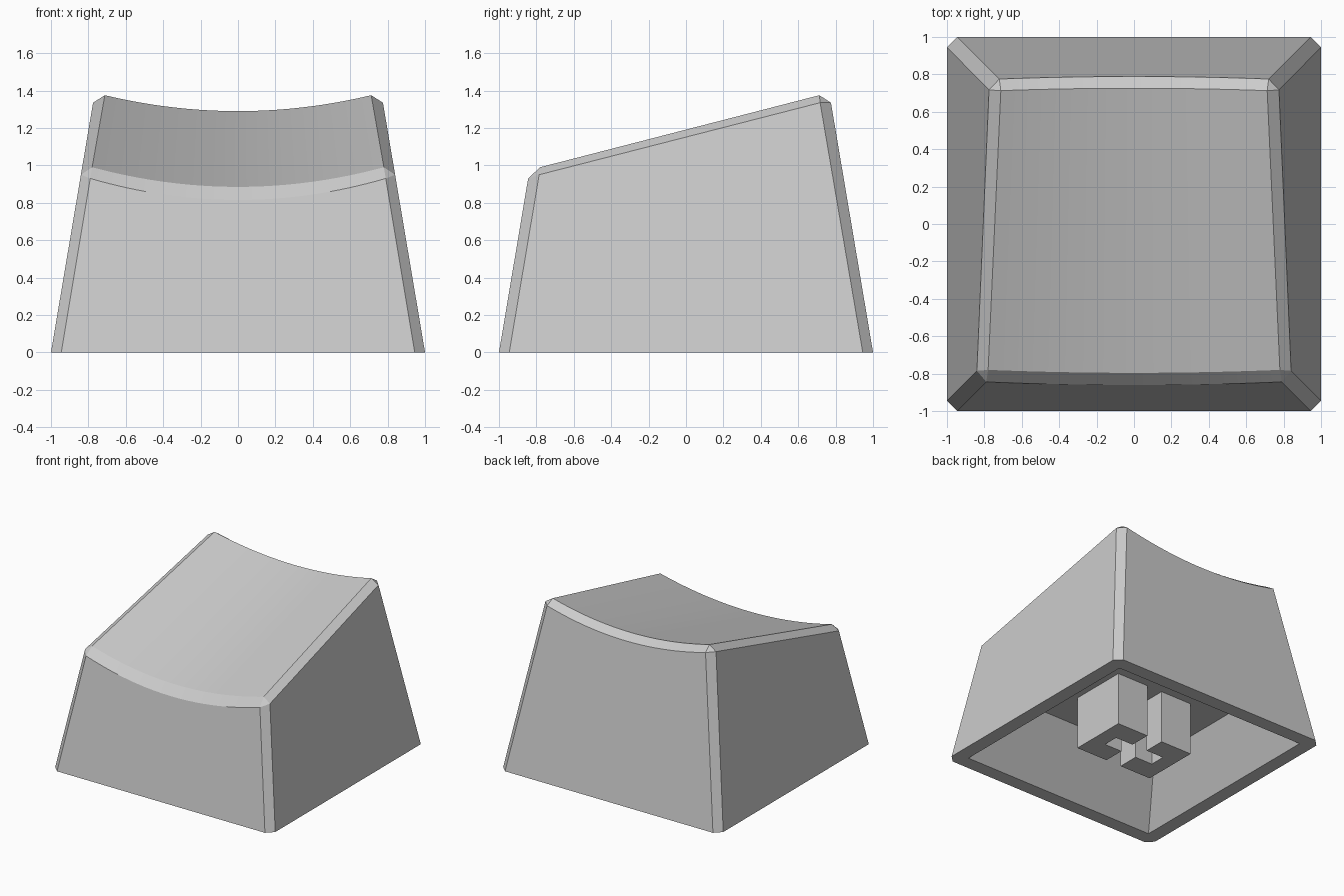
import bpy
import bmesh
import math

if "Cube" in bpy.data.objects:
    bpy.data.objects.remove(bpy.data.objects["Cube"], do_unlink=True)

COLUMNS = 32
CEILING = 0.435

grey = bpy.data.materials.new("light grey plastic")
grey.use_nodes = True
grey.diffuse_color = (0.6, 0.6, 0.6, 1)
grey.node_tree.nodes["Principled BSDF"].inputs["Base Color"].default_value = (0.6, 0.6, 0.6, 1)


def finish(bm, name):
    """Turn a bmesh into a shaded object."""
    bmesh.ops.recalc_face_normals(bm, faces=bm.faces[:])
    mesh = bpy.data.meshes.new(name)
    bm.to_mesh(mesh)
    bm.free()
    mesh.materials.append(grey)
    obj = bpy.data.objects.new(name, mesh)
    bpy.context.collection.objects.link(obj)
    bpy.ops.object.select_all(action="DESELECT")
    obj.select_set(True)
    bpy.context.view_layer.objects.active = obj
    bpy.ops.object.shade_smooth_by_angle(angle=math.radians(20))


# Hollow cap: tapered chamfered walls with a dished, sloping top
bm = bmesh.new()


def arc(half_width, y, z, sag):
    """Row of vertices from -x to +x that dips in the middle."""
    row = []
    for i in range(COLUMNS + 1):
        t = 2 * i / COLUMNS - 1
        dip = sag * (1 - t * t)
        row.append(bm.verts.new((half_width * t, y + math.copysign(0.15 * dip, y), z - dip)))
    return row


front_low = arc(0.79, -0.844, 0.93, 0.115)
front_top = arc(0.78, -0.78, 0.99, 0.105)
back_top = arc(0.712, 0.713, 1.375, 0.085)
back_low = arc(0.72, 0.775, 1.335, 0.09)
for lower, upper in ((front_low, front_top), (front_top, back_top), (back_top, back_low)):
    for i in range(COLUMNS):
        bm.faces.new((lower[i], lower[i + 1], upper[i + 1], upper[i]))

# Corner vertices, keyed by the signs of x and y
signs = [(-1, -1), (1, -1), (1, 1), (-1, 1)]
foot_x, foot_y, side, inner, roof = {}, {}, {}, {}, {}
for sx, sy in signs:
    key = (sx, sy)
    foot_x[key] = bm.verts.new((sx, 0.945 * sy, 0))
    foot_y[key] = bm.verts.new((0.945 * sx, sy, 0))
    top = (0.84, -0.785, 0.95) if sy < 0 else (0.775, 0.717, 1.335)
    side[key] = bm.verts.new((sx * top[0], top[1], top[2]))
    inner[key] = bm.verts.new((0.885 * sx, 0.885 * sy, 0))
    roof[key] = bm.verts.new((0.67 * sx, 0.56 * sy, CEILING))

# Front and back panels, and their rim strips
for sy, row in ((-1, front_low), (1, back_low)):
    left, right = (-1, sy), (1, sy)
    bm.faces.new([foot_y[right], foot_y[left]] + row)
    bm.faces.new((foot_y[left], foot_y[right], inner[right], inner[left]))

# Side panels, their top chamfers and rim strips
for sx, end in ((-1, 0), (1, -1)):
    front, back = (sx, -1), (sx, 1)
    bm.faces.new((foot_x[front], foot_x[back], side[back], side[front]))
    bm.faces.new((side[front], side[back], back_top[end], front_top[end]))
    bm.faces.new((foot_x[front], foot_x[back], inner[back], inner[front]))

# Corner chamfers with their small top triangles
for key in signs:
    end = 0 if key[0] < 0 else -1
    low, top = (front_low, front_top) if key[1] < 0 else (back_low, back_top)
    bm.faces.new((foot_x[key], foot_y[key], low[end], side[key]))
    bm.faces.new((side[key], low[end], top[end]))
    bm.faces.new((foot_x[key], foot_y[key], inner[key]))

# Sloping inner walls and flat ceiling
for i, key in enumerate(signs):
    after = signs[(i + 1) % len(signs)]
    bm.faces.new((inner[key], inner[after], roof[after], roof[key]))
bm.faces.new([roof[key] for key in signs])
finish(bm, "cap_shell")

# Socket: two facing U-shaped posts that leave a cross-shaped slot
for name, sx in (("right_socket_post", -1), ("left_socket_post", 1)):
    half = [(0.07, 0.24), (0.355, 0.24)]
    notch = [(0.23, 0.065), (0.07, 0.065)]
    outline = half + [(x, -y) for x, y in reversed(half)]
    outline += [(x, -y) for x, y in reversed(notch)] + notch
    bm = bmesh.new()
    base = bm.faces.new([bm.verts.new((sx * x, y, 0)) for x, y in outline])
    result = bmesh.ops.extrude_face_region(bm, geom=[base], use_keep_orig=True)
    for item in result["geom"]:
        if isinstance(item, bmesh.types.BMVert):
            item.co.z = CEILING + 0.005
    finish(bm, name)
